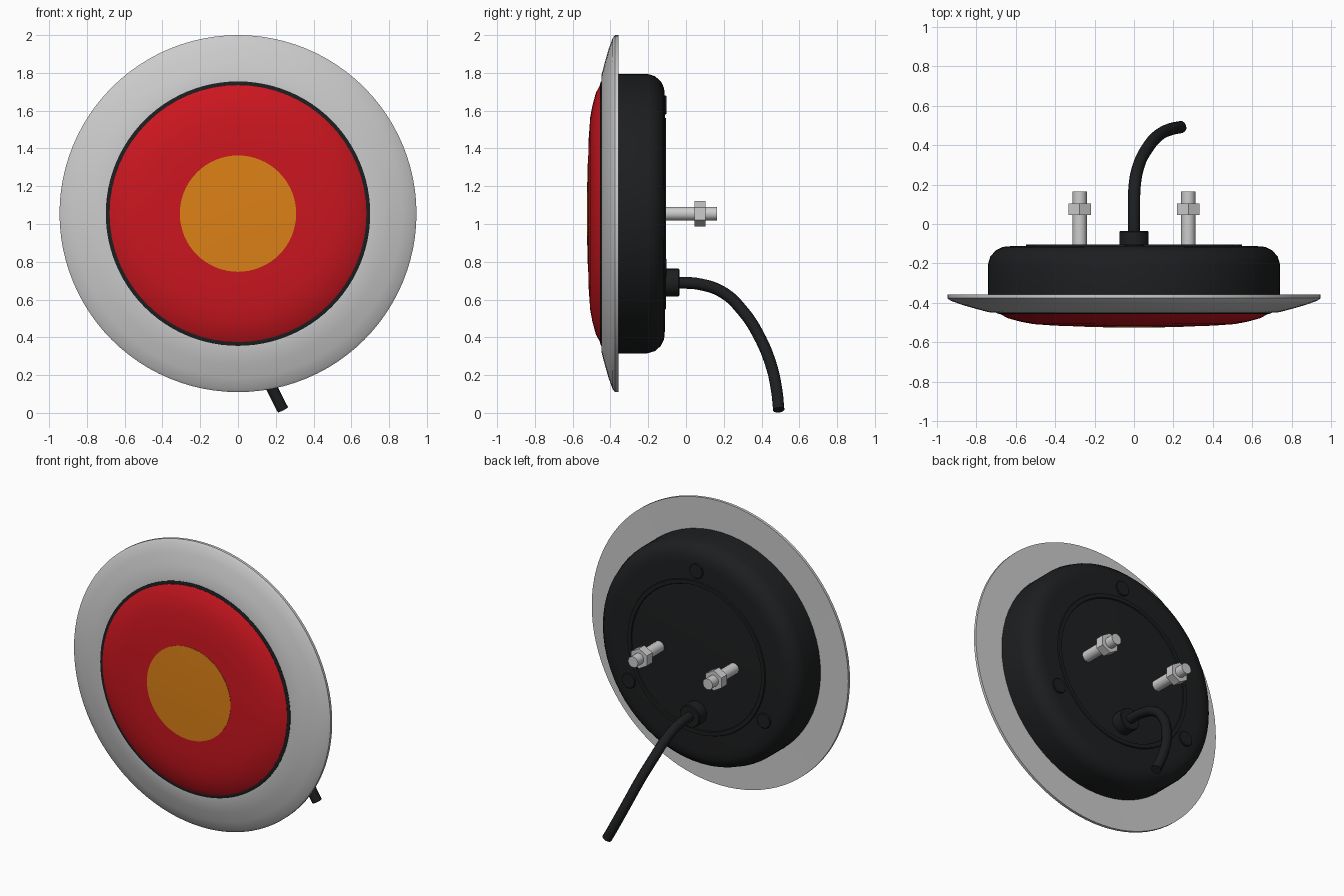
import bpy, bmesh
from math import cos, sin, pi, radians

if "Cube" in bpy.data.objects:
    bpy.data.objects.remove(bpy.data.objects["Cube"])

ZC = 1.055  # height of the lamp axis


def material(name, rgb):
    m = bpy.data.materials.new(name)
    m.diffuse_color = (*rgb, 1)
    m.use_nodes = True
    m.node_tree.nodes["Principled BSDF"].inputs["Base Color"].default_value = m.diffuse_color
    return m


BLACK = material("black_rubber", (0.012, 0.013, 0.014))
RED = material("red_lens", (0.6, 0.008, 0.014))
AMBER = material("amber_lens", (0.72, 0.22, 0.008))


def smooth(obj, angle=35):
    bpy.ops.object.select_all(action='DESELECT')
    obj.select_set(True)
    bpy.context.view_layer.objects.active = obj
    bpy.ops.object.shade_smooth_by_angle(angle=radians(angle))


def revolve(name, profile, mat=None, x=0, z=ZC, seg=64, closed=False, start=0):
    """Spin a list of (radius, y) points about an axis parallel to y."""
    bm = bmesh.new()
    rings = []
    for r, y in profile:
        if r == 0:
            rings.append([bm.verts.new((x, y, z))] * seg)
        else:
            angles = [start + 2 * pi * i / seg for i in range(seg)]
            rings.append([bm.verts.new((x + r * cos(a), y, z + r * sin(a))) for a in angles])
    pairs = list(zip(rings, rings[1:]))
    if closed:
        pairs.append((rings[-1], rings[0]))
    for a, b in pairs:
        for i in range(seg):
            j = (i + 1) % seg
            bm.faces.new(dict.fromkeys((a[i], a[j], b[j], b[i])))
    bmesh.ops.recalc_face_normals(bm, faces=bm.faces)
    me = bpy.data.meshes.new(name)
    bm.to_mesh(me)
    bm.free()
    obj = bpy.data.objects.new(name, me)
    bpy.context.collection.objects.link(obj)
    if mat:
        me.materials.append(mat)
    smooth(obj)
    return obj


def rod(name, r, y0, y1, mat=None, bevel=0.0, **kw):
    prof = [(0, y0), (r, y0), (r, y1 - bevel)]
    if bevel:
        prof.append((r - bevel, y1))
    else:
        prof[-1] = (r, y1)
    return revolve(name, prof + [(0, y1)], mat, **kw)


# Mounting flange: sloped front, flat back
revolve("flange", [(0.69, -0.36), (0.69, -0.448), (0.735, -0.447), (0.80, -0.43), (0.87, -0.41),
                   (0.93, -0.388), (0.945, -0.376), (0.945, -0.358)], closed=True, seg=96)

# Housing with rounded back edge
revolve("housing", [(0, -0.40), (0.70, -0.40), (0.74, -0.36), (0.74, -0.205), (0.728, -0.165),
                    (0.70, -0.133), (0.665, -0.116), (0.62, -0.112), (0, -0.112)], BLACK)

# Raised ring on the back
revolve("back_ring", [(0.475, -0.115), (0.48, -0.105), (0.505, -0.105), (0.51, -0.115)],
        BLACK, closed=True)

# Gasket around the lens
revolve("gasket", [(0.66, -0.40), (0.66, -0.45), (0.685, -0.455), (0.70, -0.45), (0.70, -0.40)],
        BLACK, closed=True, seg=96)

# Domed lens and amber centre
revolve("red_lens", [(0, -0.40), (0.68, -0.40), (0.68, -0.455), (0.64, -0.477), (0.57, -0.496),
                     (0.51, -0.507), (0.40, -0.515), (0.20, -0.520), (0, -0.521)], RED)
revolve("amber_lens", [(0, -0.51), (0.308, -0.51), (0.308, -0.519), (0.16, -0.523), (0, -0.525)],
        AMBER)

# Back cover screws
for i in range(3):
    a = pi / 2 + i * 2 * pi / 3
    rod(f"cover_screw_{i + 1}", 0.05, -0.125, -0.103, BLACK, bevel=0.004,
        x=0.575 * cos(a), z=ZC + 0.575 * sin(a), seg=16)

# Mounting studs with hex nuts
for side, x in (("left", -0.275), ("right", 0.275)):
    rod(f"{side}_stud", 0.036, -0.12, 0.165, x=x, seg=24)
    rod(f"{side}_nut", 0.067, 0.045, 0.103, x=x, seg=6, start=pi / 2)

# Cable gland
rod("cable_gland", 0.074, -0.12, -0.035, BLACK, z=0.69, seg=24, bevel=0.005)

# Cable swept along a smooth path
path = [(0, -0.08, 0.69), (0, 0.08, 0.68), (0.004, 0.2, 0.635), (0.025, 0.3, 0.54),
        (0.065, 0.38, 0.42), (0.125, 0.45, 0.255), (0.185, 0.48, 0.12), (0.238, 0.491, 0.016)]
cu = bpy.data.curves.new("cable", 'CURVE')
cu.dimensions = '3D'
cu.bevel_depth = 0.031
cu.bevel_resolution = 4
cu.use_fill_caps = True
cu.resolution_u = 6
sp = cu.splines.new('BEZIER')
sp.bezier_points.add(len(path) - 1)
for bp, co in zip(sp.bezier_points, path):
    bp.co = co
    bp.handle_left_type = bp.handle_right_type = 'AUTO'
cu.materials.append(BLACK)
cable = bpy.data.objects.new("cable", cu)
bpy.context.collection.objects.link(cable)
bpy.ops.object.select_all(action='DESELECT')
cable.select_set(True)
bpy.context.view_layer.objects.active = cable
bpy.ops.object.convert(target='MESH')
smooth(bpy.context.view_layer.objects.active)
